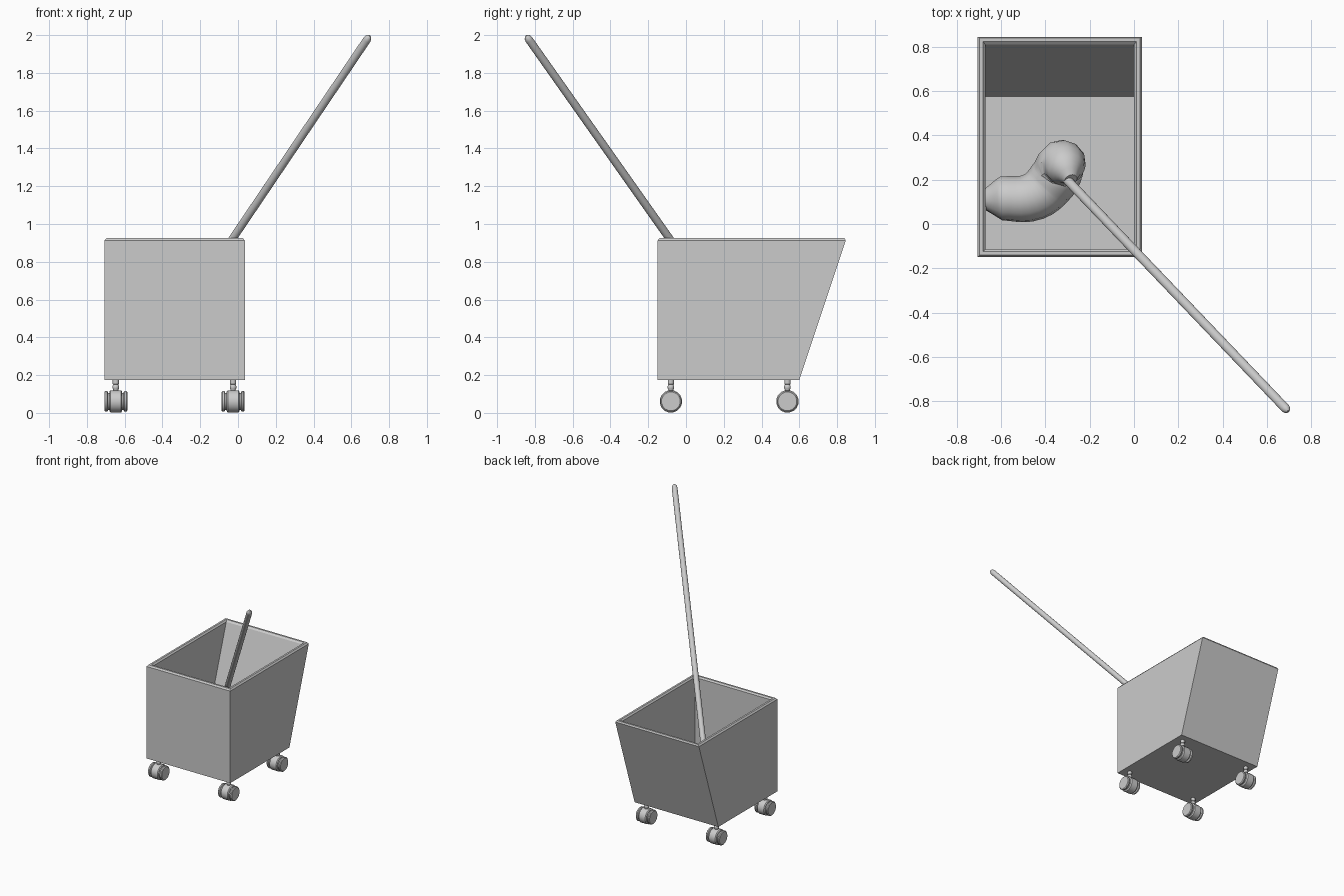
import bpy, bmesh, math
from mathutils import Vector, Matrix

if "Cube" in bpy.data.objects:
    bpy.data.objects.remove(bpy.data.objects["Cube"])


def new_object(name, bm, smooth=True):
    bmesh.ops.recalc_face_normals(bm, faces=bm.faces[:])
    me = bpy.data.meshes.new(name)
    bm.to_mesh(me)
    bm.free()
    ob = bpy.data.objects.new(name, me)
    bpy.context.collection.objects.link(ob)
    if smooth:
        shade(ob)
    return ob


def shade(ob):
    bpy.ops.object.select_all(action='DESELECT')
    ob.select_set(True)
    bpy.context.view_layer.objects.active = ob
    bpy.ops.object.shade_smooth_by_angle(angle=math.radians(35))


def bridge_rings(bm, rings):
    # skins a list of vertex rings and caps both ends
    n = len(rings[0])
    for a, b in zip(rings, rings[1:]):
        for i in range(n):
            j = (i + 1) % n
            bm.faces.new((a[i], a[j], b[j], b[i]))
    bm.faces.new(rings[0])
    bm.faces.new(rings[-1])


def lathe(bm, profile, origin, axis, sides=16):
    # revolves (distance, radius) pairs around an axis
    rot = Vector((0, 0, 1)).rotation_difference(Vector(axis)).to_matrix()
    rings = []
    for h, r in profile:
        rings.append([bm.verts.new(Vector(origin) + rot @ Vector((
            r * math.cos(2 * math.pi * (i + .5) / sides),
            r * math.sin(2 * math.pi * (i + .5) / sides), h))) for i in range(sides)])
    bridge_rings(bm, rings)


# Bucket: flat front and sides, sloping back, hollow with a chamfered rim
TOP, BOTTOM, FLOOR = 0.925, 0.175, 0.21
bm = bmesh.new()
rings = []
for inset, z in [(0, BOTTOM), (0, TOP - .012), (.01, TOP), (.025, TOP),
                 (.035, TOP - .012), (.035, FLOOR)]:
    back = 0.60 + 0.25 * (z - BOTTOM) / (TOP - BOTTOM) - inset
    x0, x1, y0 = -0.707 + inset, 0.036 - inset, -0.15 + inset
    rings.append([bm.verts.new(p) for p in
                  ((x0, y0, z), (x1, y0, z), (x1, back, z), (x0, back, z))])
bridge_rings(bm, rings)
new_object("bucket", bm, smooth=False)

# Casters: hub, two side discs, axle and a stem with a ball joint
for side, x in (("left", -0.647), ("right", -0.026)):
    for end, y in (("front", -0.08), ("back", 0.537)):
        c = (x, y, 0.061)
        bm = bmesh.new()
        lathe(bm, [(-.034, .052), (-.028, .06), (.028, .06), (.034, .052)], c, (1, 0, 0))
        for s in (-1, 1):
            lathe(bm, [(.042, .05), (.046, .056), (.056, .056), (.061, .05)], c, (s, 0, 0))
        lathe(bm, [(-.044, .046), (.044, .046)], c, (1, 0, 0))
        new_object(f"{end}_{side}_wheel", bm)
        bm = bmesh.new()
        lathe(bm, [(.10, .014), (.124, .014), (.13, .018), (.142, .018), (.149, .013),
                   (.152, .017), (.18, .017)], (x, y, 0), (0, 0, 1), 12)
        new_object(f"{end}_{side}_stem", bm)

# Mop handle: long leaning pole with a rounded tip
low, high = Vector((-0.30, 0.197, 0.52)), Vector((0.697, -0.846, 1.997))
length = (high - low).length
bm = bmesh.new()
lathe(bm, [(0, .021), (length - .03, .021), (length - .016, .0185),
           (length - .006, .012), (length, .005)], low, high - low)
new_object("mop_handle", bm)

# Mop head: bent soft bundle that lies on the bucket floor
cu = bpy.data.curves.new("mop_head", 'CURVE')
cu.dimensions = '3D'
cu.bevel_depth = 1.0
cu.bevel_resolution = 4
cu.resolution_u = 5
cu.use_fill_caps = True
sp = cu.splines.new('BEZIER')
path = [(-.285, .20, .53, .03), (-.305, .245, .48, .085), (-.325, .272, .40, .11),
        (-.365, .20, .335, .115), (-.45, .125, .32, .11), (-.60, .115, .315, .10),
        (-.672, .11, .315, .05)]
sp.bezier_points.add(len(path) - 1)
for p, (x, y, z, r) in zip(sp.bezier_points, path):
    p.co = (x, y, z)
    p.radius = r
    p.handle_left_type = p.handle_right_type = 'AUTO'
head = bpy.data.objects.new("mop_head", cu)
bpy.context.collection.objects.link(head)
bpy.ops.object.select_all(action='DESELECT')
head.select_set(True)
bpy.context.view_layer.objects.active = head
bpy.ops.object.convert(target='MESH')
shade(bpy.context.view_layer.objects.active)
